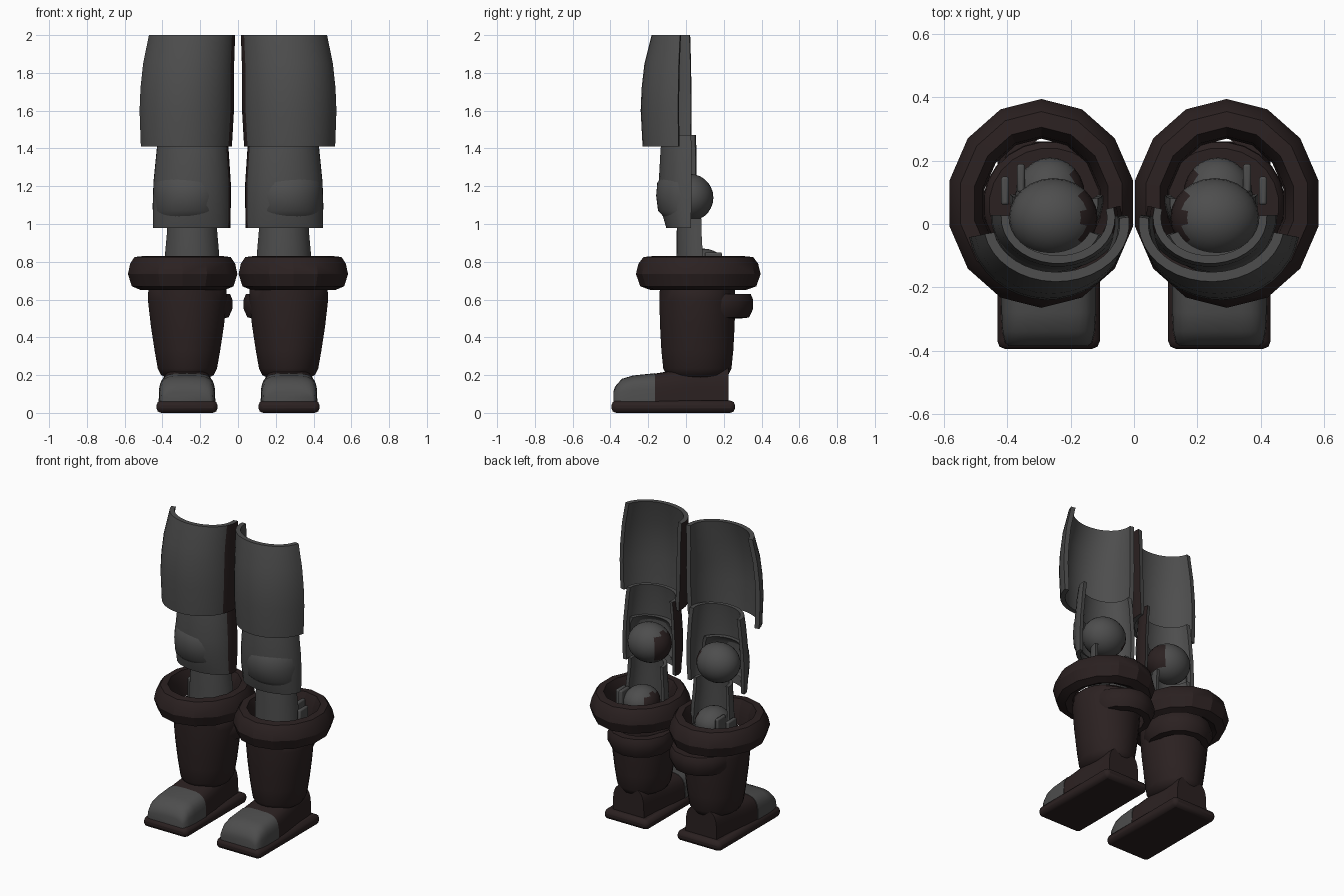
import bpy, bmesh, math
from mathutils import Vector

if "Cube" in bpy.data.objects:
    bpy.data.objects.remove(bpy.data.objects["Cube"])


def material(name, rgb):
    m = bpy.data.materials.new(name)
    m.diffuse_color = (*rgb, 1)
    m.use_nodes = True
    m.node_tree.nodes["Principled BSDF"].inputs["Base Color"].default_value = m.diffuse_color
    return m


GREY = material("dark grey", (0.075, 0.075, 0.075))
BROWN = material("dark brown", (0.024, 0.015, 0.015))


def finish(name, bm, mats, bevel=0, angle=40):
    """Turn a bmesh of the right leg into a smooth object mirrored to the left leg."""
    bmesh.ops.recalc_face_normals(bm, faces=bm.faces)
    me = bpy.data.meshes.new(name)
    bm.to_mesh(me)
    bm.free()
    ob = bpy.data.objects.new(name, me)
    bpy.context.collection.objects.link(ob)
    for m in mats:
        me.materials.append(m)
    bpy.ops.object.select_all(action='DESELECT')
    ob.select_set(True)
    bpy.context.view_layer.objects.active = ob
    bpy.ops.object.shade_smooth_by_angle(angle=math.radians(angle))
    if bevel:
        b = ob.modifiers.new("bevel", 'BEVEL')
        b.width, b.segments = bevel, 2
    mir = ob.modifiers.new("mirror", 'MIRROR')
    mir.use_mirror_merge = False
    return ob


def bridge(bm, a, b, closed):
    n = len(a)
    return [bm.faces.new((a[i], a[(i + 1) % n], b[(i + 1) % n], b[i]))
            for i in range(n if closed else n - 1)]


def shell(name, rows, a0, a1, thick, strip=0, seg=18):
    """Open curved armour plate. rows: (z, cx, cy, rx, ry); the last strip segments are brown."""
    bm = bmesh.new()

    def grid(t):
        out = []
        for z, cx, cy, rx, ry in rows:
            line = []
            for i in range(seg + 1):
                a = math.radians(a0 + (a1 - a0) * i / seg)
                line.append(bm.verts.new((cx + (rx - t) * math.cos(a), cy + (ry - t) * math.sin(a), z)))
            out.append(line)
        return out

    outer, inner = grid(0), grid(thick)
    for k in range(len(rows) - 1):
        for i, f in enumerate(bridge(bm, outer[k], outer[k + 1], False)):
            f.material_index = int(i >= seg - strip)
        bridge(bm, inner[k], inner[k + 1], False)
        for e in (0, seg):
            bm.faces.new((outer[k][e], outer[k + 1][e], inner[k + 1][e], inner[k][e]))
    for k in (0, -1):
        bridge(bm, outer[k], inner[k], False)
    return finish(name, bm, [GREY, BROWN])


def lathe(name, cx, cy, profile, n, loop=False, angle=40):
    """Elliptical turned part. profile: (rx, ry, z); loop makes a ring, otherwise ends are capped."""
    bm = bmesh.new()
    rings = [[bm.verts.new((cx + rx * math.cos(2 * math.pi * (i + .5) / n),
                            cy + ry * math.sin(2 * math.pi * (i + .5) / n), z)) for i in range(n)]
             for rx, ry, z in profile]
    for a, b in zip(rings, rings[1:]):
        bridge(bm, a, b, True)
    if loop:
        bridge(bm, rings[-1], rings[0], True)
    else:
        bm.faces.new(rings[0])
        bm.faces.new(rings[-1])
    return finish(name, bm, [BROWN], angle=angle)


def ball(name, c, r):
    """Joint ball, brown on its inner side."""
    bm = bmesh.new()
    bmesh.ops.create_uvsphere(bm, u_segments=24, v_segments=14, radius=1)
    for f in bm.faces:
        f.material_index = int(f.calc_center_median().x < -0.65)
    for v in bm.verts:
        v.co = Vector(c) + Vector([a * b for a, b in zip(v.co, r)])
    finish(name, bm, [GREY, BROWN])


def foot_loft(name, cx, z0, sections, mat, n=14):
    """Rounded arch cross-sections along y. sections: (y, half width, height)."""
    bm = bmesh.new()
    rings = []
    for y, w, h in sections:
        ring = []
        for i in range(n + 1):
            c, s = math.cos(math.pi * i / n), math.sin(math.pi * i / n)
            ring.append(bm.verts.new((cx + w * math.copysign(abs(c) ** .5, c), y, z0 + h * max(s, 0) ** .55)))
        rings.append(ring)
    for a, b in zip(rings, rings[1:]):
        bridge(bm, a, b, True)
    bm.faces.new(rings[0])
    bm.faces.new(rings[-1])
    finish(name, bm, [mat])


def box(name, lo, hi, mat, bevel):
    bm = bmesh.new()
    bmesh.ops.create_cube(bm, size=1)
    for v in bm.verts:
        v.co = Vector([lo[i] + (v.co[i] + .5) * (hi[i] - lo[i]) for i in range(3)])
    finish(name, bm, [mat], bevel)


# Thigh plate, knee plate with raised pad, shin plate
shell("thigh_plate", [(1.41, .275, 0, .243, .23), (1.6, .273, 0, .252, .24), (1.72, .27, 0, .25, .235),
                      (1.85, .263, 0, .243, .22), (2.0, .245, 0, .23, .182)], -10, -187, .03, strip=3)
shell("knee_plate", [(.98, .245, .02, .205, .125), (1.1, .245, .02, .207, .16), (1.22, .243, .02, .205, .165),
                     (1.4, .24, .02, .19, .155), (1.47, .24, .02, .18, .145)], 3, -193, .025, strip=3)
shell("knee_pad", [(1.04, .262, .01, .17, .13), (1.07, .262, .01, .18, .158), (1.15, .262, .01, .184, .168),
                   (1.22, .262, .01, .18, .162), (1.26, .262, .01, .16, .13)], -5, -160, .03)
shell("shin_plate", [(.68, .243, .08, .15, .135), (.85, .243, .075, .143, .125),
                     (.95, .243, .07, .134, .12), (1.03, .243, .07, .13, .115)], 6, -186, .022)

# Joint balls and the thin side fins inside the cuff
ball("knee_ball", (.255, .02, 1.14), (.14, .125, .125))
ball("calf_ball", (.265, .09, .77), (.11, .12, .1))
box("outer_fin", (.395, .06, .66), (.42, .15, .83), GREY, .008)
box("inner_fin", (.345, .10, .66), (.37, .19, .85), GREY, .008)

# Boot shaft, rolled cuff and lower fold
lathe("boot_shaft", .268, .06, [(.10, .12, .18), (.14, .165, .2), (.158, .182, .235), (.175, .192, .33),
                                (.195, .199, .46), (.211, .203, .6), (.208, .2, .66), (.19, .18, .68)], 24)
cuff = [(1, .735), (.93, .67), (.76, .65), (.62, .67), (.64, .76), (.73, .83), (.88, .825), (.96, .79)]
lathe("boot_cuff", .293, .065, [(.297 * k, .33 * k, z) for k, z in cuff], 14, loop=True, angle=25)
fold = [(.94, .63), (1, .6), (1, .55), (.9, .505), (.7, .5), (.7, .63)]
lathe("boot_fold", .23, .143, [(.205 * k, .212 * k, z) for k, z in fold], 14, loop=True, angle=25)

# Foot, toe cap and sole
foot_loft("foot_upper", .27, .06, [(-.175, .147, .146), (-.05, .14, .168), (.1, .122, .185), (.225, .115, .185)], BROWN)
foot_loft("toe_cap", .27, .06, [(-.385, .125, .05), (-.375, .138, .08), (-.34, .146, .12),
                                (-.28, .15, .138), (-.165, .15, .15)], GREY)
box("sole", (.108, -.395, 0), (.432, .26, .065), BROWN, .025)
